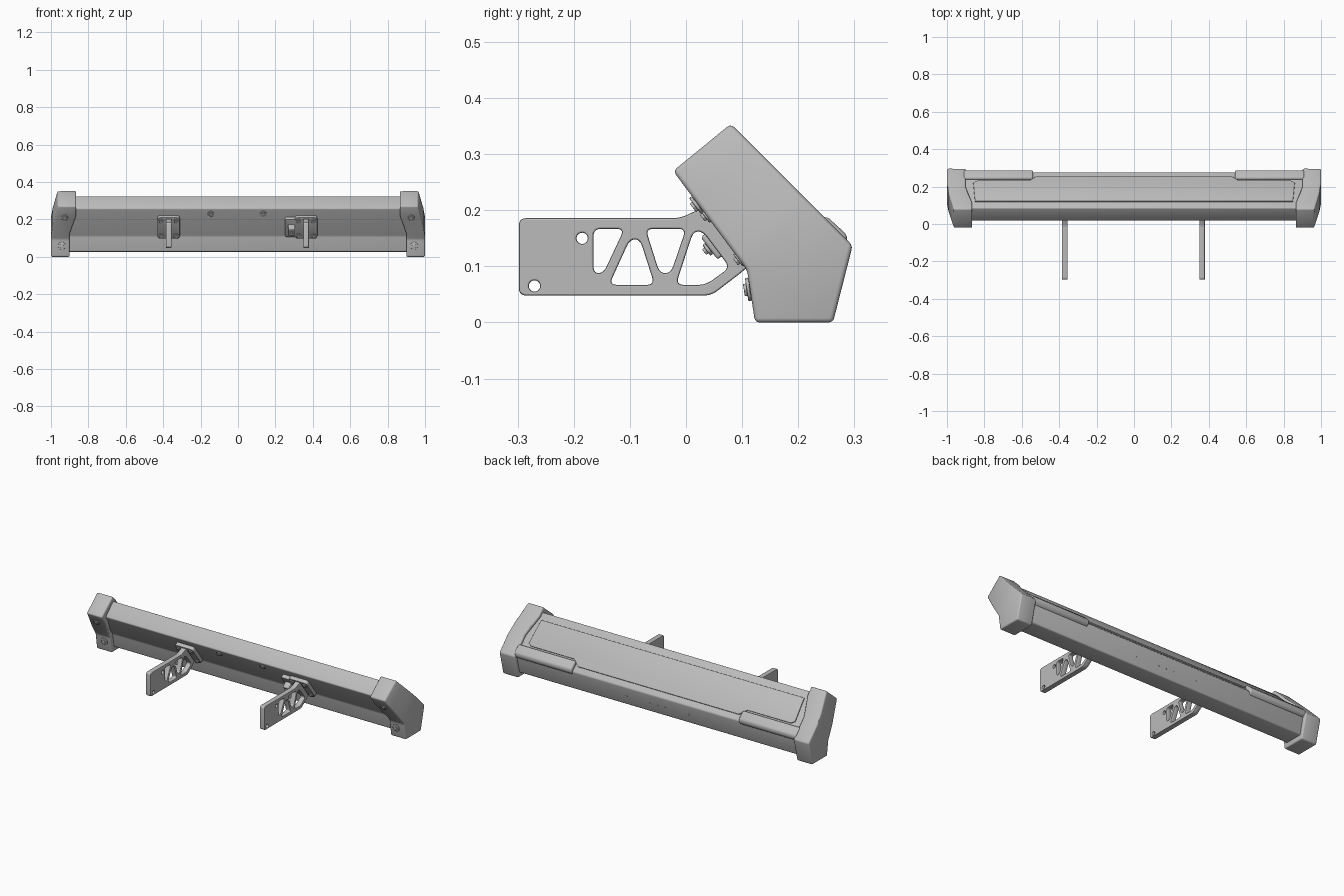
import bpy, bmesh, math
from mathutils import Matrix, Vector

if "Cube" in bpy.data.objects:
    bpy.data.objects.remove(bpy.data.objects["Cube"], do_unlink=True)

grey = bpy.data.materials.new("plain grey")
grey.use_nodes = True
COLOR = (0.5, 0.5, 0.5, 1)
grey.diffuse_color = COLOR
grey.node_tree.nodes["Principled BSDF"].inputs["Base Color"].default_value = COLOR


def frame(y, z, dy, dz):
    """Face frame: local x is world x, local y runs along (dy, dz), local z points out."""
    ax, ay = Vector((1, 0, 0)), Vector((0, dy, dz)).normalized()
    m = Matrix((ax, ay, ax.cross(ay))).transposed().to_4x4()
    m.translation = (0, y, z)
    return m


def side(x):
    """Side frame: drawn in world y and z, extruded along x."""
    m = Matrix(((0, 0, 1), (1, 0, 0), (0, 1, 0))).to_4x4()
    m.translation = (x, 0, 0)
    return m


def finish(ob):
    if not ob.data.materials:
        ob.data.materials.append(grey)
    bpy.ops.object.select_all(action='DESELECT')
    ob.select_set(True)
    bpy.context.view_layer.objects.active = ob
    bpy.ops.object.convert(target='MESH')
    bpy.ops.object.shade_smooth_by_angle(angle=math.radians(30))


def prism(name, pts, depth, m, bevel=0.0, lift=0.0, edit=None):
    bm = bmesh.new()
    face = bm.faces.new([bm.verts.new((p[0], p[1], lift)) for p in pts])
    geom = bmesh.ops.extrude_face_region(bm, geom=[face])["geom"]
    bmesh.ops.translate(bm, vec=(0, 0, depth),
                        verts=[g for g in geom if isinstance(g, bmesh.types.BMVert)])
    bmesh.ops.transform(bm, matrix=m, verts=bm.verts)
    if edit:
        edit(bm)
    bmesh.ops.recalc_face_normals(bm, faces=bm.faces)
    me = bpy.data.meshes.new(name)
    bm.to_mesh(me)
    bm.free()
    ob = bpy.data.objects.new(name, me)
    bpy.context.collection.objects.link(ob)
    if bevel:
        mod = ob.modifiers.new("Bevel", 'BEVEL')
        mod.width, mod.segments = bevel, 3
        mod.limit_method, mod.angle_limit = 'ANGLE', math.radians(20)
    finish(ob)


def rect(x0, x1, y0, y1):
    return [(x0, y0), (x1, y0), (x1, y1), (x0, y1)]


def circle(x, y, r, n=24):
    return [(x + r * math.cos(math.tau * i / n), y + r * math.sin(math.tau * i / n)) for i in range(n)]


def rounded(pts, r, n=5):
    """Replace each corner with a small arc."""
    out, vs = [], [Vector(p) for p in pts]
    for i, p in enumerate(vs):
        a, b = vs[i - 1] - p, vs[(i + 1) % len(vs)] - p
        a = p + a.normalized() * min(r, a.length * 0.48)
        b = p + b.normalized() * min(r, b.length * 0.48)
        for k in range(n + 1):
            t = k / n
            out.append(a * (1 - t) ** 2 + p * 2 * t * (1 - t) + b * t * t)
    return out


def bolt(name, x, v, m, r=0.018, lift=0.0):
    prism(name + "_washer", circle(x, v, r), 0.006, m, 0.002, lift)
    prism(name + "_head", circle(x, v, r * 0.6, 6), 0.011, m, 0.001, lift)


# Main bar and the frames of its faces
BAR = [(0.016, 0.258), (0.085, 0.326), (0.276, 0.138), (0.25, 0.027), (0.142, 0.027), (0.128, 0.11)]
prism("bar", BAR, 1.86, side(-0.93), 0.007)
top = frame(0.085, 0.326, 0.191, -0.188)
front = frame(0.128, 0.11, -0.112, 0.148)
rear = frame(0.276, 0.138, -0.026, -0.111)

# Raised top panel with stepped rear edge
half = [(0.52, 0.235), (0.56, 0.2), (0.84, 0.2), (0.86, 0.185), (0.85, 0.045)]
panel = half + [(-x, v) for x, v in reversed(half)]
prism("top_panel", panel, 0.008, top, 0.003)

# Rear corner strips beside the caps
STRIP = [(0.235, 0.183), (0.25, 0.19), (0.287, 0.156), (0.287, 0.135), (0.27, 0.118), (0.25, 0.14)]
for s, word in ((-1, "right"), (1, "left")):
    prism(word + "_corner_strip", STRIP, 0.37, side(min(s * 0.54, s * 0.91)), 0.009)

# End caps, leaning inward toward the upper front
CAP = [(-0.023, 0.27), (0.08, 0.354), (0.297, 0.137), (0.262, 0), (0.123, 0), (0.109, 0.093)]


def ramp(t, lo, hi):
    return max(0.0, min(1.0, (t - lo) / (hi - lo)))


def lean(s):
    def edit(bm):
        for t in (0.0, 0.03, 0.1, 0.2):
            bmesh.ops.bisect_plane(bm, geom=bm.verts[:] + bm.edges[:] + bm.faces[:],
                                   plane_co=(0, 0, t), plane_no=(0, -1, 1))
        for v in bm.verts:
            t = v.co.z - v.co.y
            if v.co.x > 0.5:
                v.co.x = 1 - 0.037 * (0.25 * ramp(t, 0, 0.1) + 0.75 * ramp(t, 0.1, 0.29))
            else:
                v.co.x = 0.9 - 0.035 * ramp(t, 0.03, 0.2)
            v.co.x *= s
    return edit


cap_front = frame(0.109, 0.093, -0.132, 0.177)
cap_low = frame(0.123, 0, -0.014, 0.093)
for s, word in ((-1, "right"), (1, "left")):
    prism(word + "_end_cap", CAP, 1, side(0), 0.008, edit=lean(s))
    bolt(word + "_upper_cap_bolt", s * 0.927, 0.147, cap_front)
    bolt(word + "_lower_cap_bolt", s * 0.942, 0.06, cap_low, 0.021)

# Cut-out mounting arms
ARM = [(-0.298, 0.048), (-0.298, 0.186), (-0.01, 0.186), (0.03, 0.205), (0.055, 0.206),
       (0.125, 0.113), (0.1, 0.09), (0.045, 0.048)]
WINDOWS = [
    [(-0.165, 0.167), (-0.11, 0.167), (-0.147, 0.088), (-0.165, 0.088)],
    [(-0.137, 0.067), (-0.056, 0.067), (-0.082, 0.148), (-0.1, 0.148)],
    [(-0.072, 0.167), (0, 0.167), (-0.027, 0.088), (-0.047, 0.088)],
    [(-0.018, 0.067), (0.035, 0.067), (0.078, 0.098), (0.03, 0.162), (0.013, 0.162)],
]
for x, word in ((-0.371, "right"), (0.364, "left")):
    cu = bpy.data.curves.new(word + "_arm", 'CURVE')
    cu.dimensions, cu.fill_mode = '2D', 'BOTH'
    cu.extrude, cu.bevel_depth, cu.offset = 0.012, 0.003, -0.003
    cu.bevel_resolution = 1
    loops = [rounded(ARM, 0.014)] + [rounded(w, 0.014) for w in WINDOWS]
    loops += [circle(-0.185, 0.15, 0.01), circle(-0.27, 0.065, 0.01)]
    for loop in loops:
        sp = cu.splines.new('POLY')
        sp.points.add(len(loop) - 1)
        for pt, p in zip(sp.points, loop):
            pt.co = (p[0], p[1], 0, 1)
        sp.use_cyclic_u = True
    arm = bpy.data.objects.new(word + "_arm", cu)
    arm.matrix_world = side(x)
    bpy.context.collection.objects.link(arm)
    finish(arm)
    # Bolted flange on the bar
    prism(word + "_flange", rounded(rect(x - 0.06, x + 0.06, 0.0, 0.142), 0.02), 0.022, front, 0.003)
    for i, (dx, v) in enumerate([(-0.04, 0.022), (0.04, 0.022), (-0.04, 0.12), (0.04, 0.12)]):
        bolt(f"{word}_flange_bolt_{i}", x + dx, v, front, 0.014, 0.022)

# Small side fitting beside the left arm
prism("fitting_plate", rounded(rect(0.252, 0.32, 0.012, 0.13), 0.012), 0.022, front, 0.002)
prism("fitting_block", rect(0.268, 0.305, 0.045, 0.095), 0.056, front, 0.005)
bolt("fitting_bolt", 0.286, 0.07, front, 0.012, 0.056)

# Bolts on the front face and small studs on the rear face
for x, word in ((-0.145, "right"), (0.135, "left")):
    bolt(word + "_face_bolt", x, 0.152, front)
for i, x in enumerate((-0.2, -0.05, 0, 0.05, 0.2)):
    prism(f"rear_stud_{i}", circle(x, 0.06, 0.005, 12), 0.002, rear)
